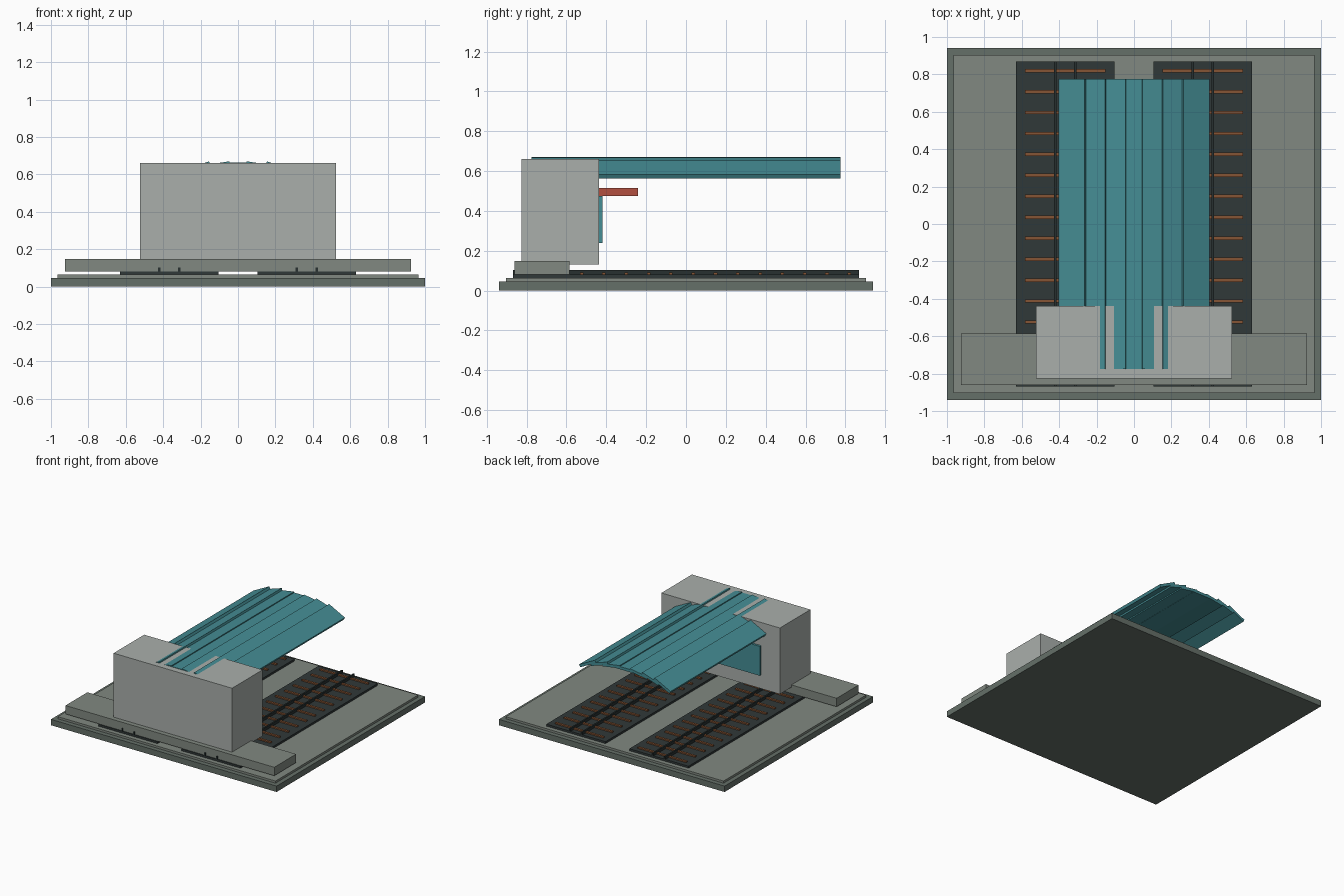
import bpy
from math import radians, cos, sin

if "Cube" in bpy.data.objects:
    bpy.data.objects.remove(bpy.data.objects["Cube"])


def material(name, rgb):
    m = bpy.data.materials.new(name)
    m.diffuse_color = (*rgb, 1)
    m.use_nodes = True
    m.node_tree.nodes["Principled BSDF"].inputs["Base Color"].default_value = m.diffuse_color
    return m


STONE = material("stone", (0.22, 0.25, 0.22))
EDGE = material("edge_stone", (0.13, 0.16, 0.14))
WALL = material("wall", (0.40, 0.43, 0.41))
BALLAST = material("ballast", (0.03, 0.04, 0.04))
STEEL = material("steel", (0.02, 0.03, 0.03))
WOOD = material("wood", (0.24, 0.09, 0.035))
TEAL = material("teal", (0.06, 0.27, 0.30))
RED = material("red", (0.45, 0.08, 0.05))


def box(name, x, y, z, mat):
    """Box from (min, max) pairs on each axis."""
    bpy.ops.mesh.primitive_cube_add(size=1, location=[(a + b) / 2 for a, b in (x, y, z)])
    o = bpy.context.object
    o.name = name
    o.scale = [b - a for a, b in (x, y, z)]
    bpy.ops.object.transform_apply(location=False, rotation=False, scale=True)
    o.data.materials.append(mat)
    return o


def roof_plank(name, x_inner, z_inner, angle, side, width=0.157, thick=0.022):
    """Long plank whose raised inner top edge is at (x_inner, z_inner)."""
    a = radians(angle)
    o = box(name, (-width / 2, width / 2), (-0.775, 0.775), (-thick / 2, thick / 2), TEAL)
    cx = x_inner + width / 2 * cos(a) - thick / 2 * sin(a)
    cz = z_inner - width / 2 * sin(a) - thick / 2 * cos(a)
    o.location = (side * cx, 0, cz)
    o.rotation_euler = (0, side * a, 0)


# stepped base
box("base", (-1, 1), (-0.94, 0.94), (0, 0.047), EDGE)
box("base_top", (-0.965, 0.965), (-0.903, 0.903), (0.047, 0.064), STONE)

# two tracks
for side, label in ((-1, "left"), (1, "right")):
    c = side * 0.3675
    box(f"track_bed_{label}", (c - 0.2625, c + 0.2625), (-0.868, 0.868), (0.06, 0.08), BALLAST)
    for i in range(15):
        y = 0.82 - 0.112 * i
        box(f"sleeper_{label}", (c - 0.215, c + 0.215), (y - 0.009, y + 0.009), (0.075, 0.09), WOOD)
    for r in (-0.053, 0.053):
        box(f"rail_{label}", (c + r - 0.006, c + r + 0.006), (-0.868, 0.868), (0.078, 0.103), STEEL)

# cross platform and station building
box("platform", (-0.925, 0.925), (-0.862, -0.585), (0.08, 0.148), STONE)
box("station_building", (-0.525, 0.525), (-0.825, -0.438), (0.13, 0.66), WALL)
box("rear_window", (-0.36, 0.36), (-0.45, -0.42), (0.24, 0.475), TEAL)
box("awning", (-0.28, 0.28), (-0.45, -0.24), (0.475, 0.515), RED)

# arched canopy of overlapping planks
box("canopy_centre", (-0.078, 0.078), (-0.775, 0.775), (0.641, 0.663), TEAL)
for side in (-1, 1):
    for x, z, angle in ((0.045, 0.670, 9), (0.155, 0.669, 18), (0.265, 0.654, 27)):
        roof_plank("canopy_plank", x, z, angle, side)
